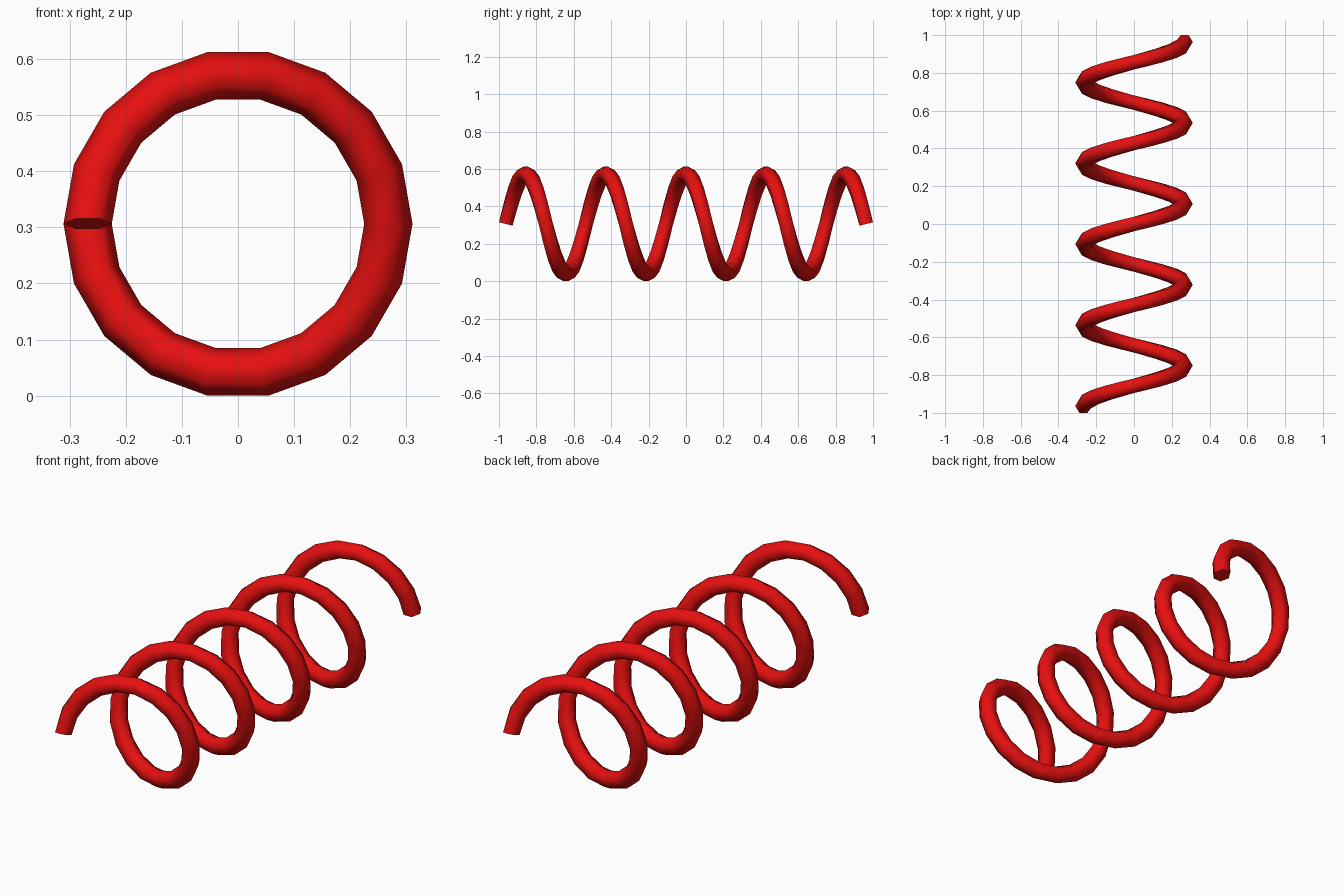
import bpy, bmesh
from math import pi, sin, cos, radians
from mathutils import Vector

if "Cube" in bpy.data.objects:
    bpy.data.objects.remove(bpy.data.objects["Cube"])

COIL_R, WIRE_R = 0.268, 0.043
TURNS, STEPS, SIDES = 4.5, 18, 6
HALF_LEN = 0.9635
CENTRE_Z = (COIL_R + WIRE_R) * cos(pi / STEPS)

bm = bmesh.new()
n = int(TURNS * STEPS)
rise = 2 * HALF_LEN / (TURNS * 2 * pi)  # advance along y per radian

# hexagonal wire sections, square to the helix path
rings = []
for i in range(n + 1):
    t = 2 * pi * i / STEPS
    radial = Vector((-cos(t), 0, sin(t)))
    tangent = Vector((COIL_R * sin(t), rise, COIL_R * cos(t))).normalized()
    side = tangent.cross(radial)
    p = radial * COIL_R + Vector((0, -HALF_LEN + rise * t, CENTRE_Z))
    rings.append([bm.verts.new(p + WIRE_R * (radial * cos(a) + side * sin(a)))
                  for a in (2 * pi * k / SIDES for k in range(SIDES))])

# wire skin and end caps
for r0, r1 in zip(rings, rings[1:]):
    for k in range(SIDES):
        j = (k + 1) % SIDES
        bm.faces.new((r0[k], r0[j], r1[j], r1[k]))
bm.faces.new(rings[0][::-1])
bm.faces.new(rings[-1])
bmesh.ops.recalc_face_normals(bm, faces=bm.faces)

mesh = bpy.data.meshes.new("coil_spring")
bm.to_mesh(mesh)
bm.free()
spring = bpy.data.objects.new("coil_spring", mesh)
bpy.context.collection.objects.link(spring)

# red paint
red = bpy.data.materials.new("red")
red.diffuse_color = (0.8, 0.005, 0.005, 1)
red.use_nodes = True
red.node_tree.nodes["Principled BSDF"].inputs["Base Color"].default_value = red.diffuse_color
mesh.materials.append(red)

# smooth wire, sharp end caps
bpy.context.view_layer.objects.active = spring
spring.select_set(True)
bpy.ops.object.shade_smooth_by_angle(angle=radians(70))
